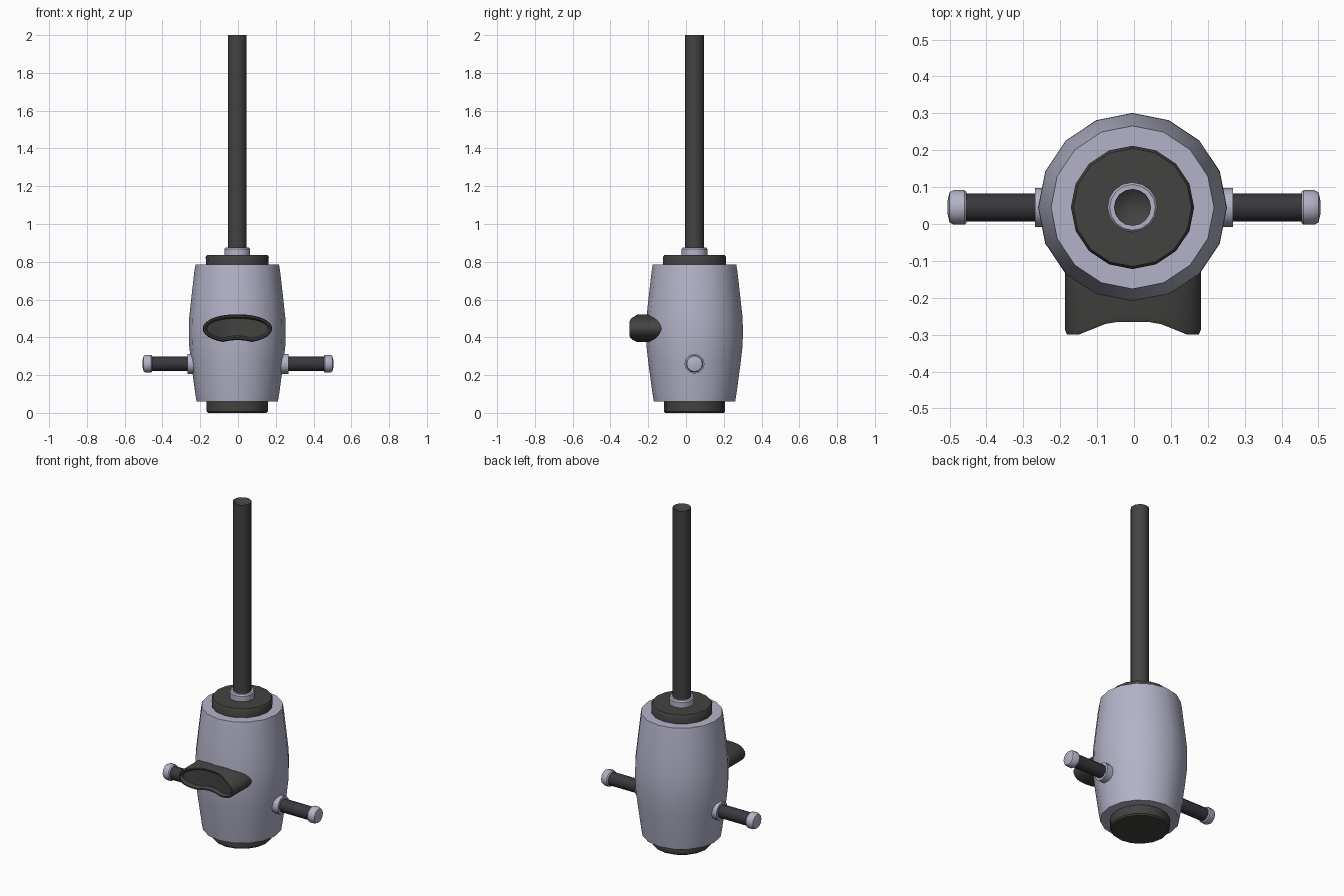
import bpy, bmesh, math
from mathutils import Matrix, Vector

if "Cube" in bpy.data.objects:
    bpy.data.objects.remove(bpy.data.objects["Cube"])

CX, CY = -0.004, 0.045      # main vertical axis
HZ = 0.26                   # handle height


def material(name, rgb):
    m = bpy.data.materials.new(name)
    m.diffuse_color = (*rgb, 1)
    m.use_nodes = True
    m.node_tree.nodes["Principled BSDF"].inputs["Base Color"].default_value = m.diffuse_color
    return m


METAL = material("pale_metal", (0.45, 0.45, 0.58))
RUBBER = material("dark_rubber", (0.055, 0.055, 0.053))
GRIP = material("dark_grip", (0.04, 0.04, 0.048))


def finish(name, bm, mat, angle=35):
    bmesh.ops.recalc_face_normals(bm, faces=bm.faces)
    me = bpy.data.meshes.new(name)
    bm.to_mesh(me)
    bm.free()
    me.materials.append(mat)
    ob = bpy.data.objects.new(name, me)
    bpy.context.collection.objects.link(ob)
    bpy.ops.object.select_all(action='DESELECT')
    ob.select_set(True)
    bpy.context.view_layer.objects.active = ob
    bpy.ops.object.shade_smooth_by_angle(angle=math.radians(angle))
    return ob


def loft(bm, rings):
    """Skin consecutive closed loops of points; returns the vertex rings."""
    vs = [[bm.verts.new(p) for p in r] for r in rings]
    n = len(vs[0])
    for a, b in zip(vs, vs[1:]):
        for i in range(n):
            j = (i + 1) % n
            bm.faces.new((a[i], a[j], b[j], b[i]))
    return vs


def lathe(name, profile, mat, sides=16, matrix=Matrix.Translation((CX, CY, 0)), recess=0):
    """Revolve (radius, height) points about local z and close both ends."""
    bm = bmesh.new()
    rings = [[Vector((r * math.cos(2 * math.pi * i / sides),
                      r * math.sin(2 * math.pi * i / sides), h))
              for i in range(sides)] for r, h in profile]
    vs = loft(bm, rings)
    bm.faces.new(vs[0])
    if recess:
        tip = bm.verts.new((0, 0, profile[-1][1] - recess))
        for i in range(sides):
            bm.faces.new((vs[-1][i], vs[-1][(i + 1) % sides], tip))
    else:
        bm.faces.new(vs[-1])
    bm.transform(matrix)
    return finish(name, bm, mat)


# Barrel-shaped body with end caps
lathe("body", [(0.215, 0.06), (0.222, 0.10), (0.245, 0.27), (0.255, 0.36), (0.256, 0.43),
               (0.255, 0.50), (0.243, 0.61), (0.227, 0.75), (0.221, 0.785)], METAL)
lathe("bottom_cap", [(0.155, 0), (0.162, 0.008), (0.162, 0.07)], RUBBER)
lathe("top_cap", [(0.165, 0.775), (0.167, 0.825), (0.16, 0.836)], RUBBER)

# Mast with collar and dished tip
lathe("mast_collar", [(0.068, 0.825), (0.068, 0.868), (0.062, 0.876)], METAL)
lathe("mast", [(0.05, 0.83), (0.05, 2.0)], RUBBER, recess=0.04)

# Side handles: collar, grip and rounded knob on each side
for side, label in ((1, "right"), (-1, "left")):
    m = Matrix.Translation((0, CY, HZ)) @ Matrix.Rotation(side * math.pi / 2, 4, 'Y')
    lathe(label + "_handle_collar", [(0.053, 0.2), (0.053, 0.268)], METAL, 12, m)
    lathe(label + "_handle_grip", [(0.038, 0.22), (0.038, 0.47)], GRIP, 12, m)
    lathe(label + "_handle_knob", [(0.042, 0.454), (0.047, 0.46), (0.047, 0.488),
                                   (0.041, 0.5), (0.02, 0.505)], METAL, 12, m)


# Eyepiece: bean-shaped tube with a rim that curves forward at its sides
def bean(inset, y=None, push=0.0, n=32):
    pts = []
    for i in range(n):
        t = 2 * math.pi * i / n
        x = (0.184 - inset) * math.copysign(abs(math.cos(t)) ** 0.9, math.cos(t))
        z = (0.076 - inset) * math.sin(t)
        if z < 0:
            z += 0.017 * max(0, 1 - (x / 0.07) ** 2)
        k = min(1, max(0, (abs(x) - 0.06) / 0.085))
        front = -0.265 - 0.034 * k
        pts.append(Vector((x - 0.003, front + push if y is None else y, 0.446 + z)))
    return pts


bm = bmesh.new()
vs = loft(bm, [bean(0, y=-0.09), bean(0, push=0.012), bean(0.005), bean(0.013),
               bean(0.019, push=0.008), bean(0.022, push=0.02)])
bm.faces.new(vs[0])
# Inner lens face, bridged from top to bottom
r, n = vs[-1], len(vs[-1])
for i in range(n // 2):
    q = [r[i], r[i + 1], r[n - i - 1], r[(n - i) % n]]
    q = list(dict.fromkeys(q))
    if len(q) > 2:
        bm.faces.new(q)
finish("eyepiece", bm, RUBBER, 40)
